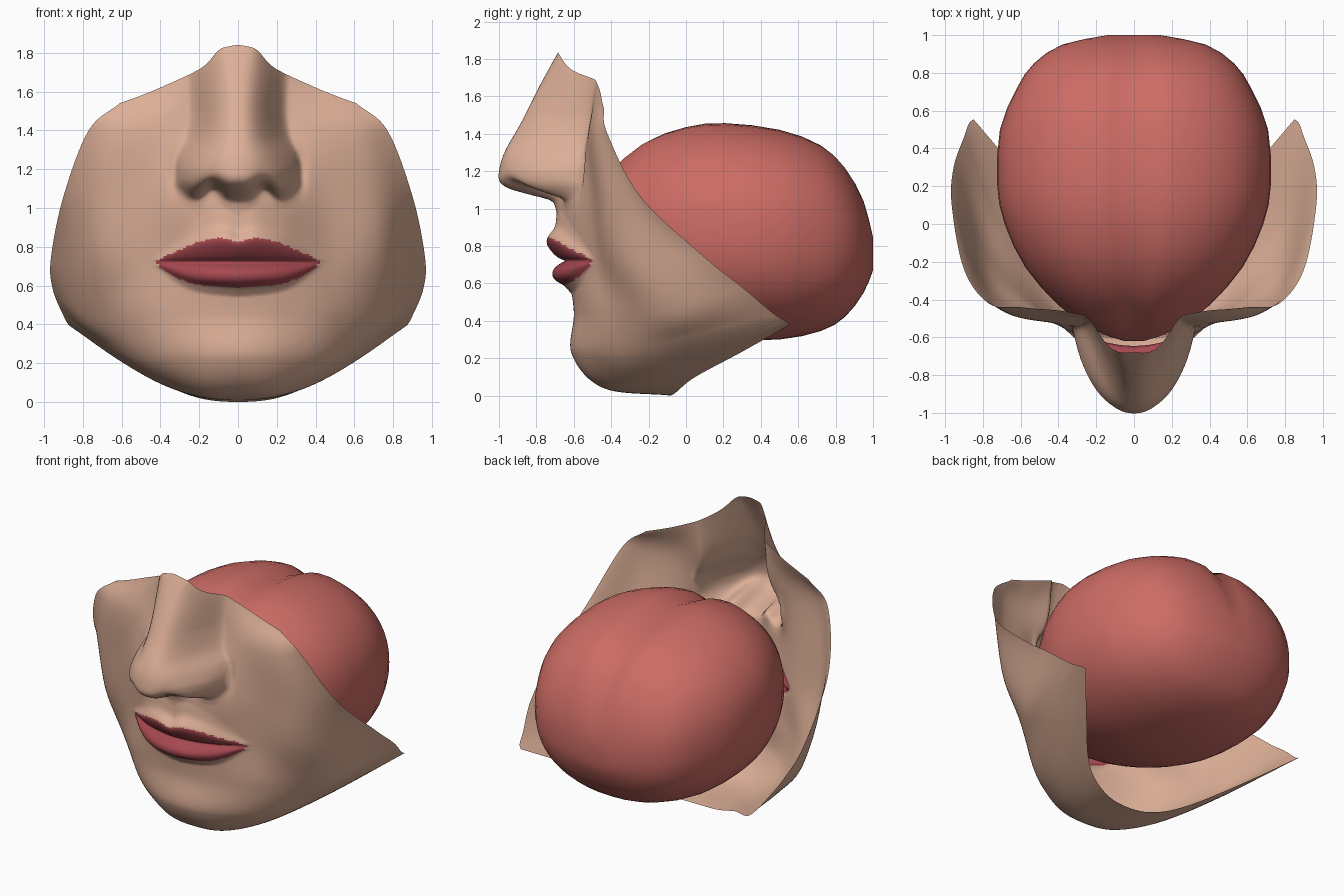
import bpy
import math
from mathutils import Vector

default_cube = bpy.data.objects.get("Cube")
if default_cube:
    bpy.data.objects.remove(default_cube, do_unlink=True)


def make_material(name, colour):
    material = bpy.data.materials.new(name)
    material.use_nodes = True
    material.diffuse_color = (*colour, 1)
    material.node_tree.nodes["Principled BSDF"].inputs["Base Color"].default_value = (*colour, 1)
    return material


skin = make_material("skin", (0.72, 0.43, 0.31))
lip_red = make_material("lip red", (0.38, 0.065, 0.08))
tongue_pink = make_material("tongue pink", (0.61, 0.15, 0.13))


def catmull(before, start, end, after, t):
    """Point on a smooth span between start and end."""
    return 0.5 * (2 * start + (end - before) * t
                  + (2 * before - 5 * start + 4 * end - after) * t ** 2
                  + (3 * start - before - 3 * end + after) * t ** 3)


def smooth_path(points, steps, before=None):
    """Dense list of points through the given ones."""
    first = before if before is not None else 2 * points[0] - points[1]
    padded = [first, *points, 2 * points[-1] - points[-2]]
    dense = [catmull(*padded[i:i + 4], s / steps)
             for i in range(len(points) - 1) for s in range(steps)]
    return dense + [points[-1]]


def profile(points, t):
    """Smooth value at t of a profile given as (position, value) pairs."""
    if t <= points[0][0]:
        return points[0][1]
    if t >= points[-1][0]:
        return points[-1][1]
    last = len(points) - 1
    i = next(k for k in range(last) if points[k + 1][0] >= t)

    def slope(k):
        low, high = points[max(k - 1, 0)], points[min(k + 1, last)]
        return (high[1] - low[1]) / (high[0] - low[0])

    (a, start), (b, end) = points[i], points[i + 1]
    span = b - a
    s = (t - a) / span
    return (start * (1 + 2 * s) * (1 - s) ** 2 + span * slope(i) * s * (1 - s) ** 2
            + end * s * s * (3 - 2 * s) - span * slope(i + 1) * s * s * (1 - s))


def bump(value, width):
    return math.exp(-(value / width) ** 2)


def add_mesh(name, verts, faces, materials):
    mesh = bpy.data.meshes.new(name)
    mesh.from_pydata([tuple(v) for v in verts], [], faces)
    for material in materials:
        mesh.materials.append(material)
    for polygon in mesh.polygons:
        polygon.use_smooth = True
    obj = bpy.data.objects.new(name, mesh)
    bpy.context.scene.collection.objects.link(obj)
    return obj


# Face shell: rows from the centre line out to the rim, top to bottom
face_rows = [
    [(0, -.5, 1.84), (.2, -.49, 1.715), (.38, -.46, 1.63), (.5, -.45, 1.58), (.61, -.44, 1.54)],
    [(0, -.52, 1.42), (.22, -.52, 1.42), (.42, -.52, 1.4), (.62, -.49, 1.39), (.77, -.42, 1.4)],
    [(0, -.69, 1.06), (.22, -.63, 1.06), (.45, -.515, 1.06), (.72, -.43, 1.06), (.9, -.24, 1.06)],
    [(0, -.64, .72), (.22, -.6, .72), (.46, -.48, .72), (.76, -.33, .72), (.965, .1, .74)],
    [(0, -.6, .45), (.24, -.565, .45), (.5, -.435, .44), (.78, -.13, .44), (.955, .3, .58)],
    [(0, -.61, .22), (.24, -.55, .22), (.48, -.36, .22), (.71, -.01, .31), (.9, .46, .445)],
    [(0, -.44, .04), (.2, -.4, .05), (.4, -.21, .1), (.62, .12, .22), (.875, .53, .4)],
    [(0, -.08, 0), (.2, -.05, .02), (.4, .05, .1), (.64, .31, .24), (.85, .555, .38)],
]

# Nose: projection, half width and roundness by height
nose_depth = [(.99, 0), (1.03, .03), (1.06, .15), (1.09, .26), (1.13, .33), (1.2, .37),
              (1.3, .4), (1.4, .39), (1.6, .31), (1.84, .18)]
nose_width = [(1.05, .32), (1.2, .325), (1.27, .31), (1.36, .275), (1.5, .26), (1.84, .27)]
nose_power = [(1.2, .8), (1.28, 1.1), (1.37, 1.7), (1.5, 2)]

# Lips: outline heights across, and fullness from seam outward
seam = .72
lip_top = [(0, .825), (.09, .845), (.2, .825), (.3, .785), (.43, .725)]
lip_bottom = [(0, .588), (.2, .605), (.3, .635), (.43, .715)]
upper_fullness = [(0, .02), (.3, .055), (.7, .08), (1, .08), (1.5, .025), (2.2, 0)]
lower_fullness = [(0, .02), (.4, .08), (.75, .08), (1, .035), (1.35, 0)]


def sculpt(point):
    """Push the nose and lips out of the plain face."""
    x, y, z = point
    if y > -.3:
        return point
    # Lay the nearest row of points along the lip outline
    for outline in (lip_top, lip_bottom):
        edge = profile(outline, x)
        if x < .43 and abs(z - edge) < .005:
            z = edge
    reach = 1 - abs(x / profile(nose_width, z)) ** 2.5
    if reach > 0:
        # Raised nostril arch and rounded outer wing
        lift = .015 + .06 * bump(x - .13, .05) + .07 * bump(x - .34, .06)
        depth = profile(nose_depth, z - lift * bump(z - 1.08, .09))
        y -= depth * reach ** profile(nose_power, z)
    # Creases beside the nostril wings, rounded top of the bridge
    y += .02 * bump(x - .325, .025) * bump(z - 1.18, .09)
    z += .022 * bump(x - .1, .05) * bump(z - 1.8, .08)
    taper = 1 - (x / .44) ** 2
    if taper > 0:
        if z > seam:
            y -= taper * profile(upper_fullness, (z - seam) / (profile(lip_top, x) - seam))
        else:
            y -= taper * profile(lower_fullness, (seam - z) / (seam - profile(lip_bottom, x)))
        y += .015 * bump(z - seam, .01) * taper
    return Vector((x, y, z))


row_steps, column_steps = 30, 14
columns = []
for column in zip(*face_rows):
    columns.append(smooth_path([Vector(p) for p in column], row_steps))
face_verts = []
for row in zip(*columns):
    mirrored = Vector((-row[1].x, row[1].y, row[1].z))
    face_verts += [sculpt(p) for p in smooth_path(list(row), column_steps, mirrored)]

wide = column_steps * (len(columns) - 1) + 1
tall = len(face_verts) // wide
face_quads = [(r * wide + c, (r + 1) * wide + c, (r + 1) * wide + c + 1, r * wide + c + 1)
              for r in range(tall - 1) for c in range(wide - 1)]
face = add_mesh("face_shell", face_verts, face_quads, [skin, lip_red])

# Colour the lips inside their outline
for polygon in face.data.polygons:
    x, y, z = polygon.center
    if x < .43 and y < -.4 and profile(lip_bottom, x) < z < profile(lip_top, x):
        polygon.material_index = 1

mirror = face.modifiers.new("mirror", "MIRROR")
mirror.use_clip = True
mirror.merge_threshold = 0.001

# Tongue: stations along y as (y, half width, top, bottom)
stations = [(-.62, .05, .78, .7), (-.56, .22, .95, .6), (-.43, .4, 1.18, .5),
            (-.23, .575, 1.36, .4), (0, .685, 1.445, .33), (.21, .725, 1.465, .3),
            (.5, .71, 1.43, .3), (.72, .62, 1.35, .345), (.85, .53, 1.23, .42),
            (.95, .38, 1.05, .55), (1, .14, .86, .67)]
segments = 48
tongue_verts = []
rings = smooth_path([Vector(s) for s in stations], 2)
for y, width, top, bottom in rings:
    middle, height = (top + bottom) / 2, (top - bottom) / 2
    for i in range(segments):
        angle = math.tau * i / segments
        side, rise = math.cos(angle), math.sin(angle)
        x = width * math.copysign(abs(side) ** .88, side)
        z = middle + height * math.copysign(abs(rise) ** .88, rise)
        # Groove along the top
        if rise > 0:
            z -= .055 * bump(x, .075) * min(1, width * 2) * rise
        tongue_verts.append((x, y, z))

tongue_faces = [(r * segments + i, (r + 1) * segments + i,
                 (r + 1) * segments + (i + 1) % segments, r * segments + (i + 1) % segments)
                for r in range(len(rings) - 1) for i in range(segments)]
tongue_faces.append(tuple(range(segments)))
tongue_faces.append(tuple(range(len(tongue_verts) - segments, len(tongue_verts)))[::-1])
add_mesh("tongue", tongue_verts, tongue_faces, [tongue_pink])
